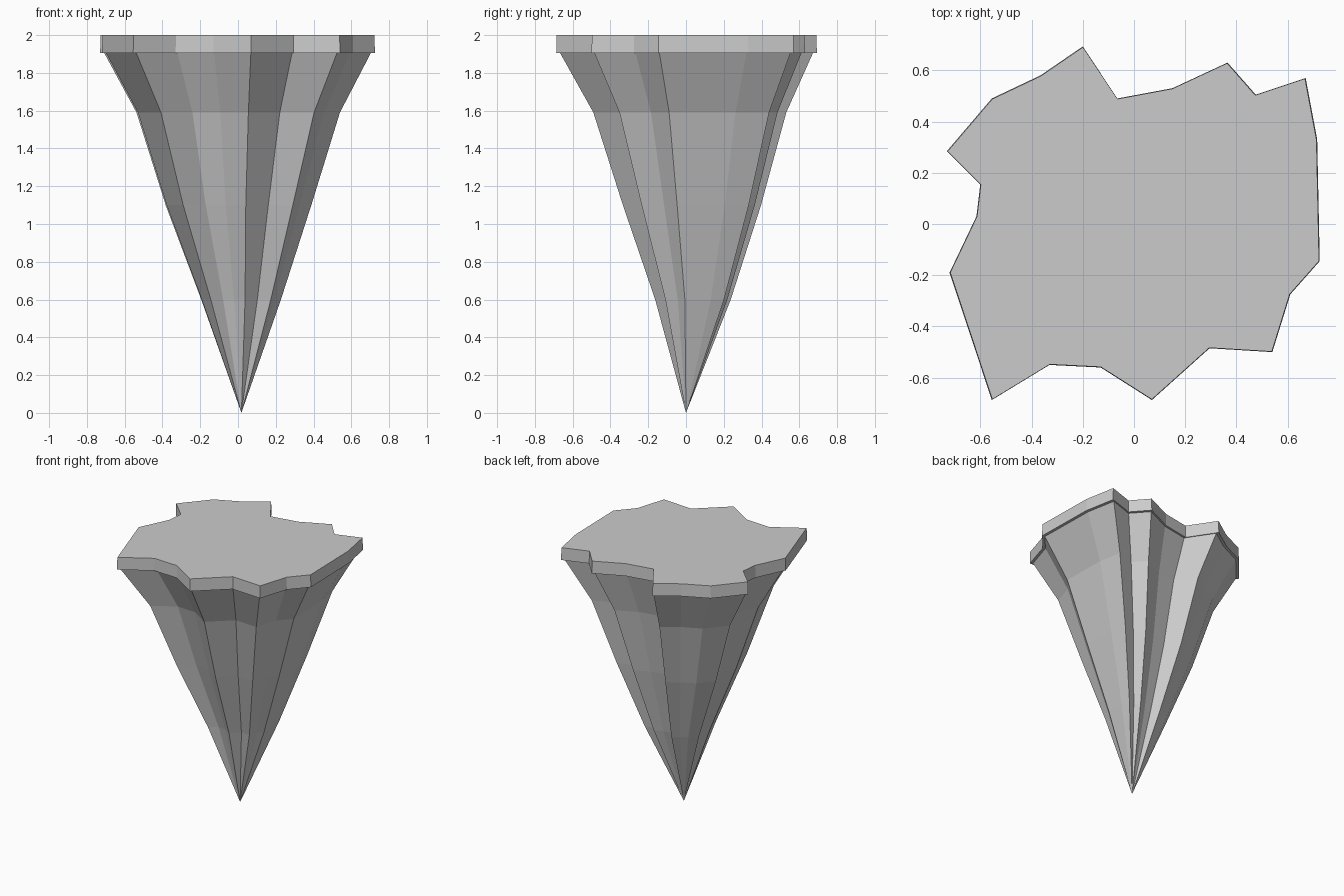
import bpy, bmesh

if "Cube" in bpy.data.objects:
    bpy.data.objects.remove(bpy.data.objects["Cube"])

# Jagged outline of the slab, seen from above
OUTLINE = [
    (0.67, 0.57), (0.475, 0.505), (0.365, 0.63), (0.15, 0.53), (-0.065, 0.49),
    (-0.20, 0.693), (-0.365, 0.58), (-0.555, 0.49), (-0.73, 0.285), (-0.60, 0.155),
    (-0.615, 0.03), (-0.72, -0.19), (-0.555, -0.687), (-0.33, -0.55), (-0.13, -0.56),
    (0.07, -0.687), (0.295, -0.485), (0.54, -0.50), (0.61, -0.275), (0.725, -0.145),
    (0.715, 0.33)]


def ring(bm, z, scale, dx=0.0, dy=0.0):
    return [bm.verts.new((x * scale + dx, y * scale + dy, z)) for x, y in OUTLINE]


def bridge(bm, a, b):
    n = len(a)
    for i in range(n):
        j = (i + 1) % n
        bm.faces.new((a[i], a[j], b[j], b[i]))


def fan(bm, loop, point):
    tip = bm.verts.new(point)
    n = len(loop)
    for i in range(n):
        bm.faces.new((loop[i], loop[(i + 1) % n], tip))


def finish(bm, name):
    bmesh.ops.recalc_face_normals(bm, faces=bm.faces[:])
    mesh = bpy.data.meshes.new(name)
    bm.to_mesh(mesh)
    bm.free()
    bpy.context.collection.objects.link(bpy.data.objects.new(name, mesh))


# Flat ground slab on top
bm = bmesh.new()
top, bottom = ring(bm, 2.0, 0.996), ring(bm, 1.905, 1.0)
bridge(bm, top, bottom)
fan(bm, top, (0, 0, 2.0))
fan(bm, bottom, (0, 0, 1.905))
finish(bm, "ground_slab")

# Tapering rock below, narrowing to a tip
bm = bmesh.new()
sections = [(1.905, 0.97, 0, 0), (1.59, 0.74, 0.003, 0.018),
            (1.10, 0.53, 0.004, 0.03), (0.60, 0.29, 0.017, 0.036)]
rings = [ring(bm, *s) for s in sections]
for a, b in zip(rings, rings[1:]):
    bridge(bm, a, b)
fan(bm, rings[-1], (0.018, 0, 0.0))
finish(bm, "rock_underside")
